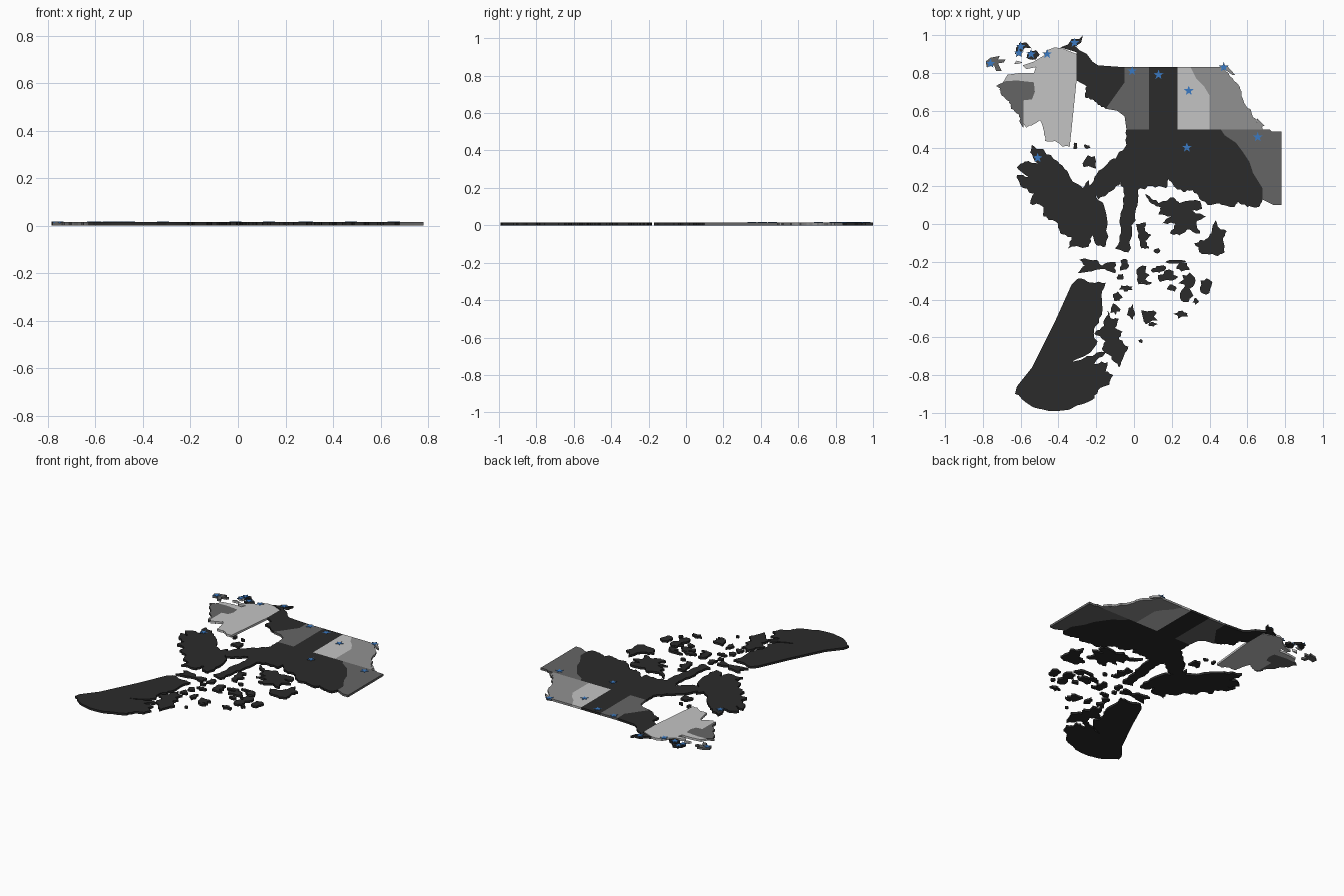
import bpy, bmesh, math, random
random.seed(4)
THICK = 0.015


def material(name, r, g, b):
    m = bpy.data.materials.new(name)
    m.diffuse_color = (r, g, b, 1)
    return m


DARK = material("charcoal", 0.024, 0.024, 0.024)
MID = material("mid grey", 0.13, 0.13, 0.13)
GREY = material("soft grey", 0.283, 0.283, 0.283)
LIGHT = material("light grey", 0.552, 0.552, 0.552)
BLUE = material("blue", 0.042, 0.195, 0.55)


def plate(name, mat, outlines, z0=0.0, z1=THICK):
    """Extrude one or more flat outlines into a single plate object."""
    bm = bmesh.new()
    for pts in outlines:
        face = bm.faces.new([bm.verts.new((x, y, z0)) for x, y in pts])
        ext = bmesh.ops.extrude_face_region(bm, geom=[face])
        for v in ext["geom"]:
            if isinstance(v, bmesh.types.BMVert):
                v.co.z = z1
    bmesh.ops.recalc_face_normals(bm, faces=bm.faces)
    me = bpy.data.meshes.new(name)
    bm.to_mesh(me)
    bm.free()
    me.materials.append(mat)
    ob = bpy.data.objects.new(name, me)
    bpy.context.collection.objects.link(ob)
    return ob


def coast(pts, n=None):
    """Roughen the first n edges of an outline into a ragged shoreline."""
    n = len(pts) if n is None else n
    out = []
    for i, (x, y) in enumerate(pts):
        out.append((x, y))
        if i < n:
            u, v = pts[(i + 1) % len(pts)]
            for t in (0.3, 0.55, 0.8):
                k = random.uniform(-0.1, 0.1)
                out.append((x + (u - x) * t - (v - y) * k, y + (v - y) * t + (u - x) * k))
    return out


def islet(x, y, rx, ry, n=13):
    """Small ragged island."""
    pts = []
    for i in range(n):
        a, r = math.tau * i / n, random.uniform(0.5, 1.15)
        pts.append((x + rx * r * math.cos(a), y + ry * r * math.sin(a)))
    return pts


# Eastern regions
plate("east_region", LIGHT, [coast([
    (-.34, .41), (-.38, .41), (-.42, .44), (-.47, .44), (-.48, .50), (-.50, .55), (-.53, .53),
    (-.57, .51), (-.585, .53), (-.585, .655), (-.54, .66), (-.525, .70), (-.53, .75), (-.62, .76),
    (-.69, .755), (-.67, .79), (-.60, .80), (-.53, .80), (-.52, .83), (-.57, .82), (-.59, .84),
    (-.53, .86), (-.48, .89), (-.46, .92), (-.42, .935), (-.38, .93), (-.305, .90), (-.305, .75)], 7)])
plate("northeast_coast", MID, [coast([
    (-.585, .51), (-.60, .53), (-.61, .58), (-.65, .61), (-.66, .65), (-.70, .68), (-.71, .72),
    (-.73, .73), (-.69, .755), (-.62, .76), (-.53, .75), (-.525, .70), (-.54, .66), (-.585, .655)], 8)])
plate("east_island", MID, [[
    (-.785, .86), (-.76, .88), (-.71, .89), (-.72, .87), (-.68, .87), (-.69, .855), (-.72, .85),
    (-.70, .81), (-.73, .81), (-.74, .84), (-.78, .83)]])
plate("maritime_land", DARK, [
    coast([(-.57, .88), (-.56, .91), (-.52, .92), (-.50, .90), (-.52, .87), (-.55, .87)]),
    coast([(-.63, .90), (-.61, .96), (-.57, .96), (-.54, .93), (-.58, .93), (-.60, .91)])])
plate("gulf_islands", LIGHT, [islet(-.61, .90, .02, .012), islet(-.61, .855, .03, .01)])

# Mainland regions, east to west
plate("lakes_region", DARK, [coast([
    (-.15, .61), (-.19, .63), (-.22, .66), (-.26, .67), (-.25, .73), (-.305, .76),
    (-.305, .91), (-.39, .935), (-.35, .95), (-.33, .98), (-.29, .98), (-.27, 1.0), (-.28, .96),
    (-.31, .94), (-.29, .92), (-.25, .90), (-.22, .86), (-.19, .84), (-.05, .83), (-.05, .75)], 4)])
plate("central_region", MID, [[
    (-.05, .83), (.08, .83), (.08, .5), (-.04, .5), (-.05, .57), (-.09, .60), (-.15, .61), (-.05, .75)]])
plate("prairie_region", DARK, [[(.08, .83), (.23, .83), (.23, .5), (.08, .5)]])
plate("foothill_region", LIGHT, [[
    (.23, .83), (.30, .83), (.33, .77), (.37, .73), (.40, .68), (.40, .5), (.23, .5)]])
plate("west_coast_region", GREY, [coast([
    (.46, .83), (.50, .80), (.54, .75), (.57, .70), (.59, .63), (.62, .60), (.65, .54), (.68, .51),
    (.68, .5), (.40, .5), (.40, .68), (.37, .73), (.33, .77), (.30, .83)], 7)])
plate("west_islands", GREY, [
    [(.46, .835), (.49, .84), (.535, .79), (.52, .79)],
    [(.65, .56), (.66, .51), (.69, .52), (.73, .50), (.70, .54)][:3]])
plate("northwest_region", MID, [[
    (.46, .5), (.72, .5), (.73, .49), (.78, .49), (.78, .10), (.74, .10), (.68, .13), (.68, .19),
    (.63, .27), (.61, .33), (.57, .39), (.54, .43), (.48, .47)]])
plate("north_mainland", DARK, [coast([
    (.68, .13), (.66, .09), (.60, .09), (.55, .12), (.53, .09), (.45, .11), (.39, .10), (.34, .15),
    (.31, .18), (.26, .17), (.21, .20), (.18, .24), (.17, .19), (.10, .20), (.02, .18), (.01, .08),
    (-.01, -.03), (-.03, -.15), (-.10, -.13), (-.07, -.05), (-.07, .06), (-.05, .15), (-.07, .22),
    (-.11, .18), (-.19, .13), (-.24, .20), (-.20, .26), (-.14, .32), (-.09, .36), (-.04, .42),
    (-.04, .5), (.46, .5), (.48, .47), (.54, .43), (.57, .39), (.61, .33), (.63, .27), (.68, .19)], 30)])

# Large northern islands
plate("great_east_island", DARK, [coast([
    (-.54, .42), (-.44, .365), (-.38, .31), (-.34, .25), (-.27, .19), (-.24, .235), (-.20, .14),
    (-.16, .10), (-.14, .0), (-.15, -.12), (-.20, -.11), (-.22, -.06), (-.24, -.12), (-.35, -.13),
    (-.33, -.07), (-.39, -.05), (-.41, .01), (-.48, .04), (-.48, .09), (-.55, .11), (-.53, .16),
    (-.60, .20), (-.62, .26), (-.56, .25), (-.62, .30), (-.58, .33), (-.51, .32), (-.55, .38)])])
plate("far_north_island", DARK, [
    [(-.62, -.86), (-.54, -.76), (-.42, -.52), (-.33, -.32)] +
    coast([(-.30, -.29), (-.23, -.31), (-.15, -.31), (-.17, -.40), (-.17, -.48), (-.21, -.55),
           (-.20, -.64), (-.33, -.73), (-.25, -.70), (-.15, -.68), (-.21, -.74), (-.14, -.73),
           (-.15, -.78), (-.11, -.80), (-.13, -.85), (-.19, -.88), (-.22, -.93), (-.30, -.96),
           (-.45, -.99), (-.55, -.96), (-.63, -.90)], 20)])
plate("fjord_island", DARK, [coast([
    (-.14, -.46), (-.12, -.50), (-.08, -.50), (-.10, -.55), (-.06, -.57), (-.08, -.61), (-.03, -.65),
    (-.05, -.69), (-.08, -.76), (-.12, -.70), (-.17, -.66), (-.15, -.62), (-.21, -.58), (-.16, -.54)])])
plate("broad_island", DARK, [coast([
    (.06, .16), (.13, .11), (.21, .14), (.24, .11), (.35, .12), (.36, .08), (.31, .07), (.38, .04),
    (.33, .01), (.35, -.05), (.28, -.03), (.24, -.06), (.19, -.05), (.22, .0), (.14, .0), (.20, .04),
    (.13, .05), (.14, .09), (.08, .12)])])
plate("west_arctic_island", DARK, [coast([
    (.43, .02), (.45, -.02), (.49, -.04), (.47, -.08), (.48, -.15), (.44, -.17), (.36, -.16),
    (.32, -.10), (.38, -.08), (.41, -.05)])])
plate("middle_island", DARK, [coast([
    (.01, .0), (.06, .01), (.06, -.04), (.09, -.06), (.06, -.09), (.08, -.13), (.04, -.13), (.02, -.07)])])
plate("channel_island", DARK, [coast([
    (-.29, -.19), (-.20, -.19), (-.17, -.22), (-.10, -.20), (-.10, -.26), (-.15, -.24), (-.22, -.25),
    (-.30, -.26), (-.26, -.22)])])

# Scattered small islands: centre x, y and radii
ISLETS = [
    (-.23, .33, .045, .04), (-.31, .41, .015, .02), (-.25, .41, .02, .012),
    (-.05, -.22, .03, .04), (-.07, -.28, .02, .02), (-.04, -.34, .035, .02), (.04, -.27, .04, .05),
    (.13, -.24, .04, .025), (.18, -.28, .05, .035), (.26, -.23, .04, .03), (.29, -.30, .05, .05),
    (.38, -.33, .04, .05), (.27, -.38, .04, .05), (.25, -.48, .04, .02), (.08, -.49, .05, .045),
    (-.01, -.47, .025, .04), (-.09, -.39, .03, .03), (.035, -.62, .012, .01), (.20, -.34, .025, .02),
    (-.10, -.45, .03, .03), (.12, -.14, .02, .015), (.22, -.20, .05, .012), (.06, -.31, .04, .012),
    (.33, -.41, .02, .02), (.10, -.53, .025, .015)]
plate("small_islands", DARK, [islet(*i) for i in ISLETS])

# Raised star markers for the capitals
STARS = [(-.76, .85), (-.61, .905), (-.60, .94), (-.545, .90), (-.46, .90), (-.315, .96), (-.01, .81),
         (.13, .79), (.29, .705), (.475, .83), (.655, .46), (.28, .405), (-.51, .35)]
plate("star_markers", BLUE, [
    [(x + r * math.sin(math.pi * k / 5), y + r * math.cos(math.pi * k / 5))
     for k in range(10) for r in ((.027, .011)[k % 2],)] for x, y in STARS], 0.012, 0.0175)
